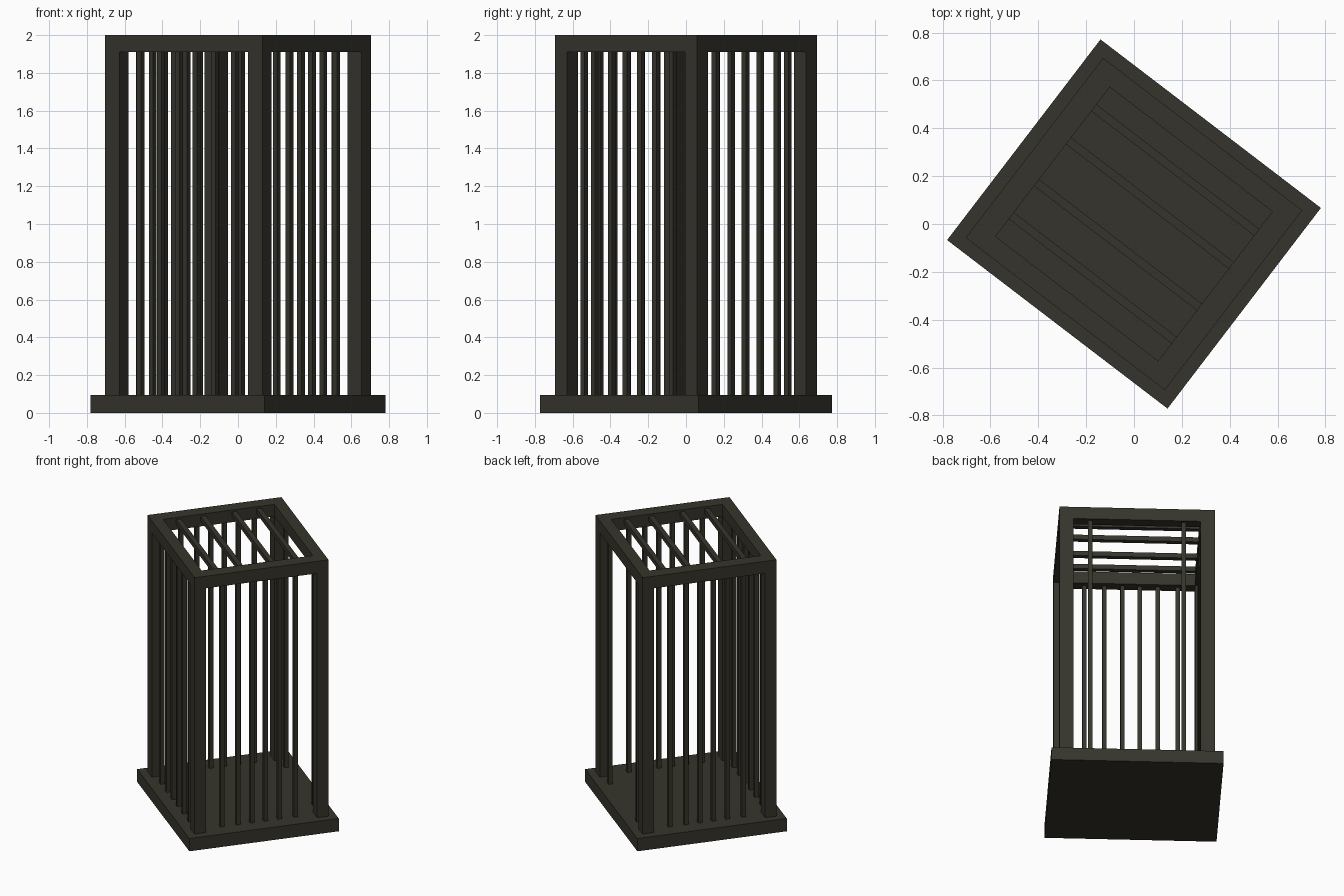
import bpy, math
from mathutils import Matrix

if "Cube" in bpy.data.objects:
    bpy.data.objects.remove(bpy.data.objects["Cube"])

# whole cage is turned about z
ROT = Matrix.Rotation(math.radians(-37.4), 4, 'Z')

iron = bpy.data.materials.new("dark_iron")
iron.diffuse_color = (0.036, 0.034, 0.025, 1)
iron.use_nodes = True
iron.node_tree.nodes["Principled BSDF"].inputs["Base Color"].default_value = iron.diffuse_color


def box(name, centre, size):
    bpy.ops.mesh.primitive_cube_add(size=1)
    o = bpy.context.object
    o.name = name
    o.data.transform(ROT @ Matrix.Translation(centre) @ Matrix.Diagonal((*size, 1)))
    o.data.materials.append(iron)
    return o


A, B = 0.524, 0.473        # half size of the frame
WX, WY = 0.096, 0.08       # post section
Z0, Z1, Z2 = 0.095, 1.91, 2.0
H, ZM = Z1 - Z0, (Z0 + Z1) / 2
T = 0.029                  # bar thickness

# floor slab
box("base", (0, 0, Z0 / 2), (1.16, 1.056, Z0))

# corner posts and top frame
for s in (-1, 1):
    for t in (-1, 1):
        box("corner_post", (s * (A - WX / 2), t * (B - WY / 2), ZM), (WX, WY, H))
    box("top_rail_long", (0, s * (B - WY / 2), (Z1 + Z2) / 2), (2 * A, WY, Z2 - Z1))
    box("top_rail_short", (s * (A - WX / 2), 0, (Z1 + Z2) / 2),
        (WX, 2 * (B - WY), Z2 - Z1))

# upright bars: three full sides, and an open side with two bars
for s in (-1, 1):
    for v in (0.048, 0.147, 0.26):
        for x in (-0.456, 0.456):
            box("side_bar", (x, s * v, ZM), (T, T, H))
    for u in (0.058, 0.18, 0.315):
        box("front_bar", (s * u, -0.438, ZM), (T, T, H))
    box("doorway_bar", (s * 0.315, 0.438, ZM), (T, T, H))
    # roof bars
    for v in (0.11, 0.284):
        box("roof_bar", (0, s * v, 1.967), (2 * (A - WX), 0.035, 0.035))
